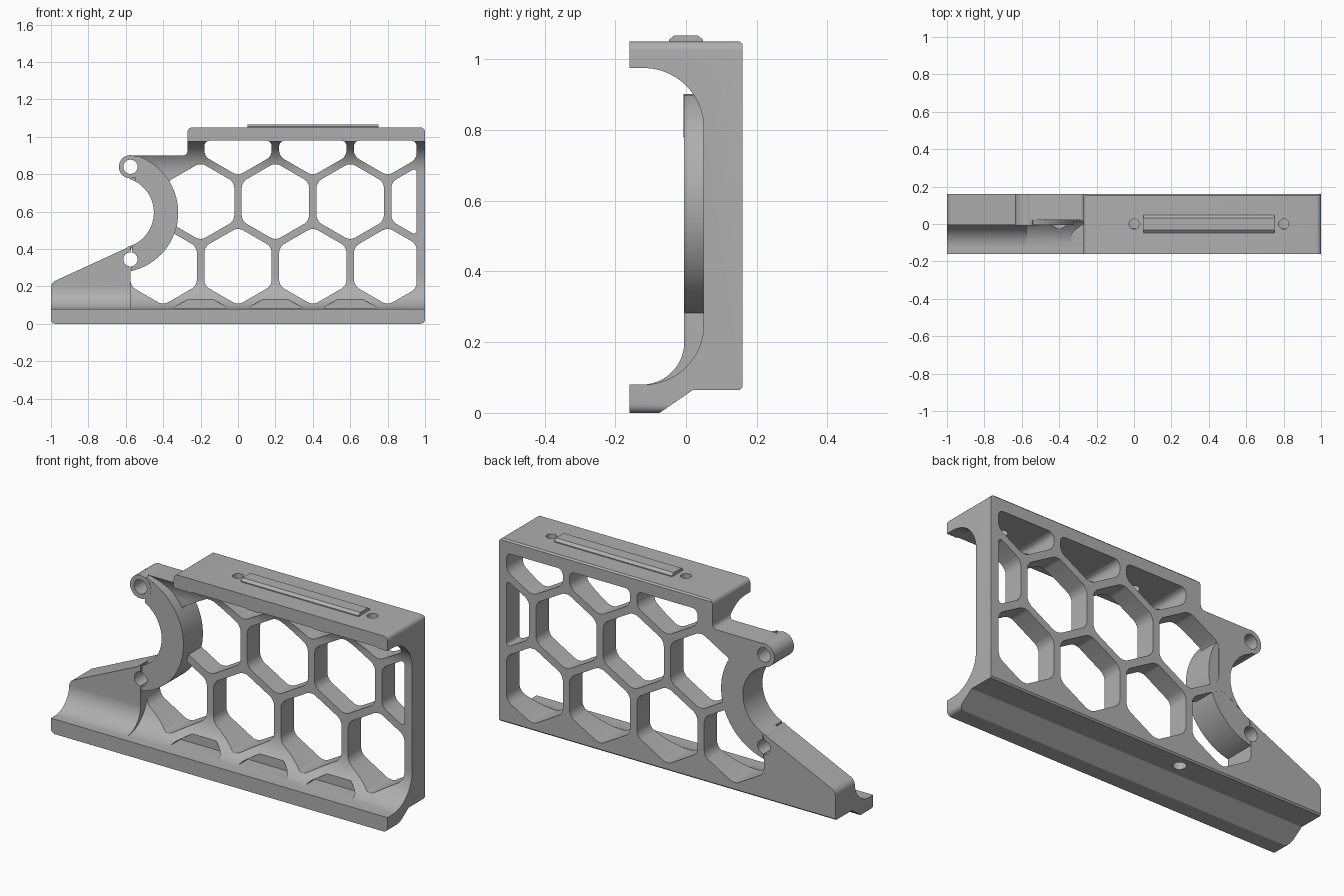
import bpy, bmesh
from math import sin, cos, radians
from mathutils import Vector

cube = bpy.data.objects.get("Cube")
if cube:
    bpy.data.objects.remove(cube)

grey = bpy.data.materials.new("plain grey")
grey.use_nodes = True
colour = (0.43, 0.43, 0.43, 1)
grey.diffuse_color = colour
grey.node_tree.nodes["Principled BSDF"].inputs["Base Color"].default_value = colour

AXES = {"x": lambda u, v, w: (w, u, v),
        "y": lambda u, v, w: (u, w, v),
        "z": lambda u, v, w: (u, v, w)}


def arc(cu, cv, r, start, end, steps=24):
    angles = [radians(start + (end - start) * i / steps) for i in range(steps + 1)]
    return [(cu + r * cos(a), cv + r * sin(a)) for a in angles]


def circle(cu, cv, r, steps=48):
    return arc(cu, cv, r, 0, 360, steps)[:-1]


def trimmed(points, clips=(), radius=0.03):
    """Clip a flat outline by (point, outward normal) lines, then round its corners."""
    bm = bmesh.new()
    bm.faces.new([bm.verts.new((u, v, 0)) for u, v in points])
    for co, normal in clips:
        bmesh.ops.bisect_plane(bm, geom=bm.verts[:] + bm.edges[:] + bm.faces[:],
                               plane_co=Vector((*co, 0)), plane_no=Vector((*normal, 0)),
                               clear_outer=True)
    bmesh.ops.bevel(bm, geom=bm.verts[:], offset=radius, offset_type='OFFSET',
                    affect='VERTICES', segments=5, profile=0.5, clamp_overlap=True)
    bm.faces.ensure_lookup_table()
    face = max(bm.faces, key=lambda f: f.calc_area())
    result = [(v.co.x, v.co.y) for v in face.verts]
    bm.free()
    return result


def prism(name, points, axis, lo, hi):
    n = len(points)
    place = AXES[axis]
    verts = [place(u, v, w) for w in (lo, hi) for u, v in points]
    faces = [list(range(n)), list(range(n, 2 * n))]
    faces += [[i, (i + 1) % n, (i + 1) % n + n, i + n] for i in range(n)]
    mesh = bpy.data.meshes.new(name)
    mesh.from_pydata(verts, [], faces)
    bm = bmesh.new()
    bm.from_mesh(mesh)
    bmesh.ops.recalc_face_normals(bm, faces=bm.faces)
    bm.to_mesh(mesh)
    bm.free()
    mesh.materials.append(grey)
    obj = bpy.data.objects.new(name, mesh)
    bpy.context.scene.collection.objects.link(obj)
    return obj


def activate(obj):
    bpy.ops.object.select_all(action='DESELECT')
    obj.select_set(True)
    bpy.context.view_layer.objects.active = obj


def combine(target, tool, operation):
    mod = target.modifiers.new("combine", 'BOOLEAN')
    mod.object, mod.operation, mod.solver = tool, operation, 'EXACT'
    activate(target)
    bpy.ops.object.modifier_apply(modifier=mod.name)
    bpy.data.objects.remove(tool)


# Bracket section: top flange, coved web and bottom lip
section = [(-0.16, 0), (-0.075, 0), (0.02, 0.065), (0.152, 0.065), (0.16, 0.073),
           (0.16, 1.042), (0.152, 1.05), (-0.16, 1.05), (-0.16, 0.975)]
section += arc(-0.12, 0.805, 0.17, 90, 0) + arc(-0.12, 0.25, 0.17, 0, -90)
section += [(-0.16, 0.08)]
bracket = prism("bracket", section, "x", -1.1, 1.1)

# Thicker block at the low end, with its own cove
block = [(0.1, 0.5), (0.1, 0.07), (-0.13, 0.07)] + arc(-0.125, 0.2, 0.12, -90, 0)
block += [(-0.005, 0.5)]
combine(bracket, prism("end_block", block, "x", -1.1, -0.575), 'UNION')

# Side outline
outline = [(-1, 0), (1, 0), (1, 1.05), (-0.27, 1.05), (-0.27, 0.9),
           (-0.575, 0.9), (-0.575, 0.415), (-1, 0.22)]
combine(bracket, prism("outline", trimmed(outline, radius=0.025), "y", -0.3, 0.3),
        'INTERSECT')

# Honeycomb openings, kept inside the end wall, top flange and end block
RADIUS, PITCH, ROW = 0.208, 0.4, 0.346
LOW_ROW = 0.308
limits = [((0.955, 0), (1, 0)), ((0, 0.98), (0, 1)), ((-0.575, 0), (-1, 0))]


def hexagon(u, v):
    return [(u + RADIUS * cos(radians(30 + 60 * i)),
             v + RADIUS * sin(radians(30 + 60 * i))) for i in range(6)]


for row, first, count in ((0, -0.4, 4), (1, -0.2, 4), (2, 0, 3)):
    for i in range(count):
        cell = trimmed(hexagon(first + i * PITCH, LOW_ROW + row * ROW), limits)
        combine(bracket, prism("cell", cell, "y", -0.3, 0.3), 'DIFFERENCE')

# Shallow pockets in the bottom cove, continuing the honeycomb
for i in range(3):
    pocket = trimmed(hexagon(-0.2 + i * PITCH, LOW_ROW - ROW), [((0, 0.081), (0, -1))])
    combine(bracket, prism("pocket", pocket, "y", -0.3, 0), 'DIFFERENCE')

# Crescent clamp, its lug, and the bore
BORE = (-0.64, 0.595)
combine(bracket, prism("crescent", arc(*BORE, 0.32, -78, 72, 48), "y", -0.006, 0.159), 'UNION')
combine(bracket, prism("lug", circle(-0.575, 0.84, 0.062), "y", -0.007, 0.1595), 'UNION')
combine(bracket, prism("bore", circle(*BORE, 0.19, 72), "y", -0.3, 0.3), 'DIFFERENCE')
for height in (0.84, 0.345):
    combine(bracket, prism("pin_hole", circle(-0.575, height, 0.038), "y", -0.3, 0.3),
            'DIFFERENCE')

# Screw holes in the top and underside
for x in (0, 0.8):
    combine(bracket, prism("screw_hole", circle(x, 0, 0.027, 32), "z", 0.97, 1.2),
            'DIFFERENCE')
combine(bracket, prism("mount_hole", circle(-0.2, 0.09, 0.033, 32), "z", -0.1, 0.13),
        'DIFFERENCE')

# Raised locating rail with sloped sides
rail_section = [(-0.048, 1.045), (0.048, 1.045), (0.048, 1.055), (0.033, 1.067),
                (-0.033, 1.067), (-0.048, 1.055)]
rail = prism("locating_rail", rail_section, "x", 0.05, 0.75)

for obj in (bracket, rail):
    activate(obj)
    bpy.ops.object.shade_smooth_by_angle(angle=radians(30))
